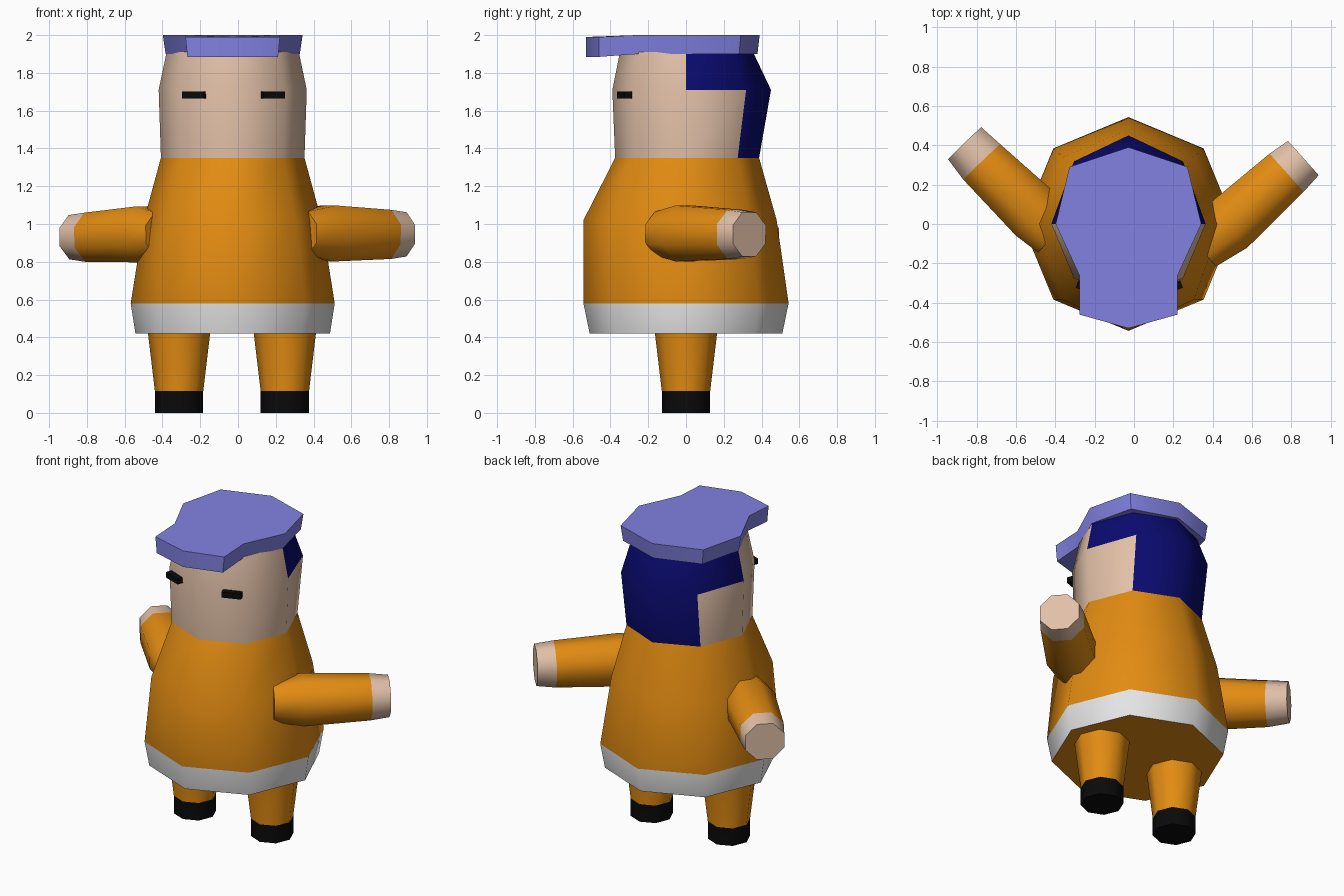
import bpy, bmesh, math
from mathutils import Vector, Matrix

if "Cube" in bpy.data.objects:
    bpy.data.objects.remove(bpy.data.objects["Cube"])

CX = -0.028          # symmetry axis of the figure


def material(name, rgb):
    m = bpy.data.materials.new(name)
    m.diffuse_color = (*rgb, 1)
    m.use_nodes = True
    m.node_tree.nodes["Principled BSDF"].inputs["Base Color"].default_value = m.diffuse_color
    return m


ORANGE = material("orange", (0.76, 0.26, 0.006))
SKIN = material("skin", (0.76, 0.53, 0.39))
WHITE = material("white", (0.78, 0.78, 0.78))
BLACK = material("black", (0.003, 0.003, 0.003))
NAVY = material("navy", (0.003, 0.003, 0.16))
LILAC = material("lilac", (0.22, 0.22, 0.76))


def finish(name, bm, mats, angle=50):
    bmesh.ops.recalc_face_normals(bm, faces=bm.faces)
    mesh = bpy.data.meshes.new(name)
    bm.to_mesh(mesh)
    bm.free()
    for m in mats:
        mesh.materials.append(m)
    obj = bpy.data.objects.new(name, mesh)
    bpy.context.collection.objects.link(obj)
    bpy.ops.object.select_all(action='DESELECT')
    obj.select_set(True)
    bpy.context.view_layer.objects.active = obj
    bpy.ops.object.shade_smooth_by_angle(angle=math.radians(angle))
    return obj


def loft(name, rings, mats, rule, caps=(0, 0)):
    """Skin closed rings of points; rule(segment, face centre) gives the colour slot."""
    bm = bmesh.new()
    loops = [[bm.verts.new(p) for p in ring] for ring in rings]
    n = len(loops[0])
    for s, (a, b) in enumerate(zip(loops, loops[1:])):
        for i in range(n):
            j = (i + 1) % n
            f = bm.faces.new((a[i], a[j], b[j], b[i]))
            f.material_index = rule(s, f.calc_center_median())
    for loop, slot in zip((loops[0], loops[-1]), caps):
        bm.faces.new(loop).material_index = slot
    return finish(name, bm, mats)


def octagon(z, rx, front, back, cx=CX):
    pts = []
    for i in range(8):
        a = i * math.pi / 4
        s = math.sin(a)
        pts.append((cx + rx * math.cos(a), s * (back if s > 0 else front), z))
    return pts


# Coat with white hem
loft("coat", [octagon(0.42, 0.515, 0.51, 0.51), octagon(0.58, 0.54, 0.543, 0.543),
              octagon(1.02, 0.47, 0.543, 0.48), octagon(1.35, 0.38, 0.375, 0.387)],
     [ORANGE, WHITE], lambda s, c: 1 if s == 0 else 0)

# Head: hair covers the back half on top, only the rear two faces below
loft("head", [octagon(1.35, 0.38, 0.375, 0.387), octagon(1.71, 0.392, 0.39, 0.45),
              octagon(1.91, 0.35, 0.35, 0.355)],
     [SKIN, NAVY], lambda s, c: 1 if c.y > (0.26 if s == 0 else 0.02) else 0)

# Flat cap with peak: right half outline, mirrored
half = [(0, 0.39), (0.3, 0.29), (0.37, 0.0), (0.25, -0.26), (0.25, -0.46), (0, -0.53)]
outline = half + [(-x, y) for x, y in reversed(half[1:-1])]
low = [(CX + x * 0.96, y * (0.97 if y > -0.3 else 1), 1.9 if y > -0.3 else 1.885)
       for x, y in outline]
top = [(CX + x, y, 2.0 if y > -0.3 else 1.99) for x, y in outline]
loft("cap", [low, top], [LILAC], lambda s, c: 0)

# Legs with shoes, and eyes
for side, label in ((-1, "left"), (1, "right")):
    lx = CX - 0.004 + side * 0.28
    loft(label + "_leg", [octagon(z, r, r, r, lx) for z, r in
                          ((0, 0.128), (0.115, 0.128), (0.45, 0.168))],
         [ORANGE, BLACK], lambda s, c: 1 if s == 0 else 0, caps=(1, 0))
    bm = bmesh.new()
    bmesh.ops.create_cube(bm, size=1)
    bm.transform(Matrix.Translation((CX + 0.004 + side * 0.209, -0.326, 1.683))
                 @ Matrix.Rotation(side * math.radians(20), 4, 'Z')
                 @ Matrix.Diagonal((0.12, 0.04, 0.036, 1)))
    finish(label + "_eye", bm, [BLACK], 30)


# Arms: eight-sided tubes from shoulder to hand
def arm(name, path):
    pts = [Vector(p) for p, _ in path]
    axis = (pts[-1] - pts[0]).normalized()
    u = axis.cross(Vector((0, 0, 1))).normalized()
    v = u.cross(axis)
    rings = []
    for p, (_, apothem) in zip(pts, path):
        r = apothem / math.cos(math.pi / 8)
        rings.append([p + r * (u * math.cos(a) + v * math.sin(a))
                      for a in [(i + 0.5) * math.pi / 4 for i in range(8)]])
    loft(name, rings, [ORANGE, SKIN], lambda s, c: 1 if s == 2 else 0, caps=(0, 1))


arm("right_arm", [((0.34, -0.13, 0.95), 0.115), ((0.477, -0.01, 0.95), 0.148),
                  ((0.775, 0.26, 0.945), 0.13), ((0.86, 0.335, 0.945), 0.117)])
arm("left_arm", [((-0.405, -0.065, 0.945), 0.115), ((-0.495, 0.045, 0.945), 0.148),
                 ((-0.773, 0.315, 0.93), 0.13), ((-0.86, 0.41, 0.93), 0.117)])
